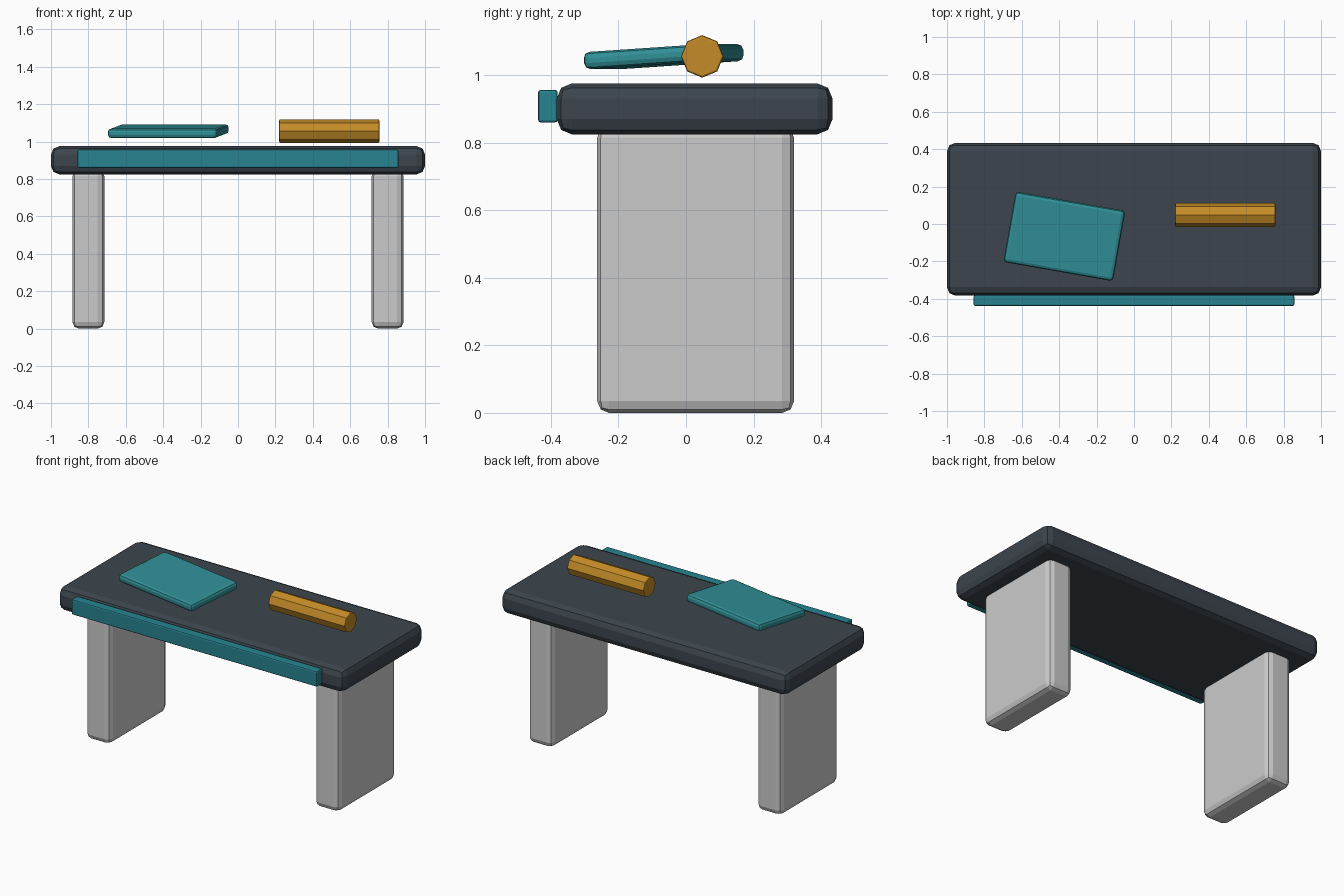
import bpy
from math import radians, pi

if "Cube" in bpy.data.objects:
    bpy.data.objects.remove(bpy.data.objects["Cube"])


def material(name, rgb):
    m = bpy.data.materials.new(name)
    m.diffuse_color = (*rgb, 1)
    m.use_nodes = True
    m.node_tree.nodes["Principled BSDF"].inputs["Base Color"].default_value = m.diffuse_color
    return m


def finish(name, mat, bevel):
    ob = bpy.context.object
    ob.name = name
    if mat:
        ob.data.materials.append(mat)
    b = ob.modifiers.new("Bevel", "BEVEL")
    b.width = bevel
    b.segments = 2
    b.limit_method = 'ANGLE'
    b.angle_limit = radians(50)
    return ob


def box(name, lo, hi, mat=None, bevel=0.04, rot=(0, 0, 0)):
    centre = [(a + b) / 2 for a, b in zip(lo, hi)]
    bpy.ops.mesh.primitive_cube_add(size=1, location=centre)
    ob = bpy.context.object
    ob.scale = [b - a for a, b in zip(lo, hi)]
    bpy.ops.object.transform_apply(location=False, rotation=False, scale=True)
    ob.rotation_euler = rot
    return finish(name, mat, bevel)


slate = material("slate", (0.045, 0.06, 0.075))
teal = material("teal", (0.02, 0.23, 0.28))
teal_light = material("light teal", (0.03, 0.28, 0.31))
amber = material("amber", (0.55, 0.26, 0.02))

# Table top and front trim
box("table_top", (-1, -0.383, 0.825), (1, 0.434, 0.976), slate, 0.045)
box("front_trim", (-0.857, -0.438, 0.86), (0.857, -0.38, 0.957), teal, 0.008)

# Slab legs
for side, x in (("left", -0.8), ("right", 0.8)):
    box(side + "_leg", (x - 0.085, -0.263, 0), (x + 0.085, 0.32, 0.85), None, 0.035)

# Tilted tablet floating over the top
box("tablet", (-0.67, -0.257, 1.03), (-0.075, 0.125, 1.081), teal_light, 0.018,
    (radians(3.8), 0, radians(-10)))

# Eight-sided roll
bpy.ops.mesh.primitive_cylinder_add(vertices=8, radius=0.063, depth=0.535,
                                    location=(0.488, 0.048, 1.056),
                                    rotation=(0, pi / 2, 0))
finish("roll", amber, 0.006)
